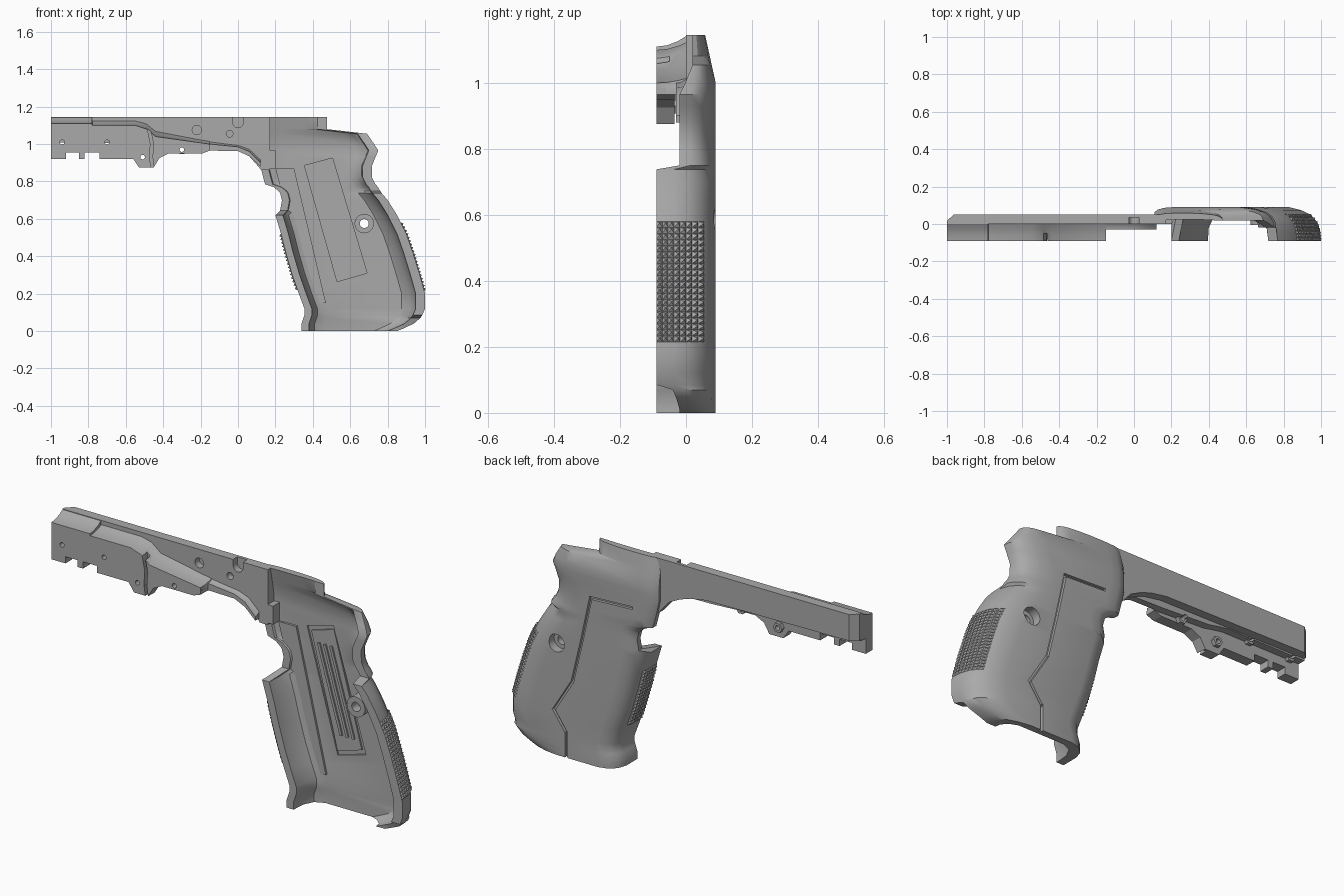
import bpy, bmesh, math
from mathutils import Vector

cube = bpy.data.objects.get("Cube")
if cube:
    bpy.data.objects.remove(cube)

grey = bpy.data.materials.new("matte grey")
grey.use_nodes = True
grey.diffuse_color = (0.4, 0.4, 0.4, 1)
bsdf = grey.node_tree.nodes["Principled BSDF"]
bsdf.inputs["Base Color"].default_value = grey.diffuse_color
bsdf.inputs["Roughness"].default_value = 0.7


def finish(name, bm, closed=True):
    if closed:
        bmesh.ops.recalc_face_normals(bm, faces=bm.faces)
    mesh = bpy.data.meshes.new(name)
    bm.to_mesh(mesh)
    bm.free()
    mesh.materials.append(grey)
    obj = bpy.data.objects.new(name, mesh)
    bpy.context.collection.objects.link(obj)
    return obj


def loft(name, rings):
    """Skin closed rings of equal length and cap both ends."""
    bm = bmesh.new()
    loops = [[bm.verts.new(p) for p in ring] for ring in rings]
    n = len(loops[0])
    for a, b in zip(loops, loops[1:]):
        for i in range(n):
            j = (i + 1) % n
            bm.faces.new((a[i], a[j], b[j], b[i]))
    bm.faces.new(loops[0])
    bm.faces.new(loops[-1][::-1])
    return finish(name, bm)


def prism(name, pts, y0, y1):
    return loft(name, [[(x, y, z) for x, z in pts] for y in (y0, y1)])


def disc(name, x, z, r, y0, y1, n=24):
    turn = [2 * math.pi * i / n for i in range(n)]
    return prism(name, [(x + r * math.cos(a), z + r * math.sin(a)) for a in turn], y0, y1)


def bar(name, a, b, width, y0, y1):
    """Straight bar between two (x, z) points."""
    a, b = Vector(a), Vector(b)
    d = (b - a).normalized() * width / 2
    s = Vector((-d.y, d.x))
    return prism(name, [a - d - s, b + d - s, b + d + s, a - d + s], y0, y1)


def cut(cutter, *targets):
    for target in targets:
        mod = target.modifiers.new("cut", "BOOLEAN")
        mod.operation, mod.solver, mod.object = "DIFFERENCE", "EXACT", cutter
        bpy.context.view_layer.objects.active = target
        bpy.ops.object.modifier_apply(modifier=mod.name)
    bpy.data.objects.remove(cutter)


def smooth(obj, angle=32):
    bpy.ops.object.select_all(action="DESELECT")
    obj.select_set(True)
    bpy.context.view_layer.objects.active = obj
    bpy.ops.object.shade_smooth_by_angle(angle=math.radians(angle))


def lerp(a, b, t):
    return a + (b - a) * t


# Grip silhouette: height, front x, back x
OUTLINE = [
    (0, .34, .85), (.012, .34, .88), (.04, .34, .94), (.07, .35, .975), (.085, .355, .985),
    (.12, .355, 1), (.2, .325, 1), (.3, .29, .972), (.42, .255, .935), (.52, .23, .9),
    (.62, .2, .85), (.645, .225, .835), (.7, .235, .8), (.738, .225, .768), (.75, .215, .76),
    (.77, .19, .748), (.785, .145, .735), (.82, .135, .717), (.88, .12, .715), (.93, .11, .735),
    (.965, .11, .75), (1, .11, .728), (1.055, .11, .69), (1.079, .11, .48), (1.081, .11, .475),
    (1.145, .11, .475)]
# Wall sections: share of depth, distance in from the silhouette
BACK = [(0, 0), (.3, .005), (.55, .02), (.75, .05), (.9, .1), (1, .17)]
FRONT = [(0, 0), (.5, 0), (.75, .015), (.93, .05), (1, .1)]
BACK_IN = [(0, .05), (.4, .055), (.8, .085), (1, .125)]
FRONT_IN = [(0, .04), (.5, .045), (.85, .07), (1, .12)]


def depths(z):
    """Front edge, back edge and outer side depth at a height."""
    outer = .09 - .22 * max(0, z - 1)
    front = -.09 if z < .63 else min(.035, outer - .045)
    if z < .08:
        back = -.02 - .4 * max(0, z - .02)
    elif z < .74:
        back = -.09
    else:
        back = -.02 + min(.04, .5 * max(0, z - .965))
    return front, back, outer


def grip_ring(row):
    z, xf, xb, yf, yb, yo = row
    yi = yo - .035
    ring = [(xf + d, lerp(yf, yo, t), z) for t, d in FRONT]
    ring += [(xb - d, lerp(yb, yo, t), z) for t, d in BACK[::-1]]
    ring += [(xb - d, lerp(yb, yi, t), z) for t, d in BACK_IN]
    ring += [(xf + d, lerp(yf, yi, t), z) for t, d in FRONT_IN[::-1]]
    return ring


rows = [(*row, *depths(row[0])) for row in OUTLINE]
grip = loft("grip_shell", [grip_ring(row) for row in rows])

# Panel seam on the outer side
seam = [(.25, .87), (.48, .86), (.53, .63), (.585, .4), (.69, .23), (.62, .13), (.62, -.02)]
for a, b in zip(seam, seam[1:]):
    cut(bar("seam_cutter", a, b, .014, .075, .12), grip)

# Screw boss with through hole and outer counterbore
BOSS = (.675, .575)
boss = disc("screw_boss", *BOSS, .052, -.005, .07)
cut(disc("bore", *BOSS, .024, -.2, .2), grip, boss)
cut(disc("counterbore", *BOSS, .045, .045, .2), grip, boss)

# Slanted pocket inside the grip, with its inner plate and ribs
pocket = [(.355, .885), (.505, .925), (.69, .31), (.53, .265)]
cx, cz = (sum(axis) / len(pocket) for axis in zip(*pocket))
cut(prism("pocket_cutter", pocket, .03, .064), grip)
prism("pocket_plate", [(lerp(cx, x, .86), lerp(cz, z, .94)) for x, z in pocket], .056, .07)
for i in range(3):
    x = .425 + .035 * i
    bar("pocket_rib_%s" % i, (x, .81), (x + .125, .38), .014, .048, .07)
smooth(grip)
smooth(boss)

# Guide ledge along the front inside wall, and the small block above it
prism("guide_ledge", [(.2, .87), (.3, .87), (.47, .15), (.4, .15), (.28, .56)], .044, .07)
prism("catch_block", [(.16, .87), (.2, .87), (.2, .965), (.16, .965)], 0, .07)


# Raised checkering on the back and front straps
def along(table, key):
    """Interpolate the rows of a table by their first column."""
    for a, b in zip(table, table[1:]):
        if a[0] <= key <= b[0]:
            return [lerp(p, q, (key - a[0]) / (b[0] - a[0])) for p, q in zip(a, b)]


def strap_point(z, t, back):
    z, xf, xb, yf, yb, yo = along(rows, z)
    inset = along(BACK if back else FRONT, t)[1]
    if back:
        return Vector((xb - inset, lerp(yb, yo, t), z))
    return Vector((xf + inset, lerp(yf, yo, t), z))


def checkering(name, back, z0, z1, reach, across, up):
    bm = bmesh.new()
    for i in range(across):
        for j in range(up):
            c = [strap_point(lerp(z0, z1, (j + v) / up), reach * (i + u) / across, back)
                 for u, v in ((0, 0), (1, 0), (1, 1), (0, 1))]
            normal = (c[1] - c[0]).cross(c[3] - c[0]).normalized()
            if (normal.x > 0) != back:
                normal = -normal
                c.reverse()
            tip = bm.verts.new(sum(c, Vector()) / 4 + normal * .012)
            base = [bm.verts.new(p + normal * .001) for p in c]
            for k in range(4):
                bm.faces.new((base[k], base[(k + 1) % 4], tip))
    finish(name, bm, False)


checkering("back_checkering", True, .215, .58, .8, 8, 20)
checkering("front_checkering", False, .22, .52, .6, 6, 16)

# Long upper side band with the arch behind the trigger opening
band = prism("side_band", [(.17, .86), (.17, 1.145), (-1, 1.145), (-1, 1.01), (-.15, 1),
                           (-.06, .985), (0, .965), (.06, .935), (.1, .89), (.125, .86)], 0, .05)
cut(loft("nose_chamfer", [[(-1.1, .1, z), (-.93, .08, z), (-1.02, 0, z), (-1.1, 0, z)]
                          for z in (.9, 1.2)]), band)

# Concave shelf inside the band: x, bottom z, edge z, wall z, edge y
SHELF = [(-1, 1, 1.11, 1.145, -.09), (-.781, 1, 1.11, 1.145, -.09),
         (-.779, 1, 1.1, 1.125, -.09), (-.55, 1, 1.1, 1.125, -.09),
         (-.49, .99, 1.08, 1.11, -.09), (-.44, .98, 1.04, 1.07, -.09),
         (-.151, .965, 1, 1.015, -.09), (-.149, .965, 1, 1.015, -.03),
         (0, .962, .985, .995, -.03), (.06, .935, .96, .975, -.03), (.12, .88, .9, .92, -.03)]


def shelf_ring(x, bottom, edge, wall, y):
    curve = [(lerp(y, .005, t), lerp(edge, wall, t * t)) for t in (0, .35, .7, 1)]
    return [(x, .005, bottom), (x, y, bottom)] + [(x, *p) for p in curve]


shelf = loft("inner_shelf", [shelf_ring(*section) for section in SHELF])

# Notched accessory rail under the band
rail = prism("lower_rail", [
    (-1, 1.02), (-1, .92), (-.92, .92), (-.92, .955), (-.85, .955), (-.85, .92),
    (-.82, .92), (-.82, .955), (-.74, .955), (-.74, .92), (-.56, .92), (-.53, .875),
    (-.45, .875), (-.42, .925), (-.37, .95), (-.19, .95), (-.15, .965), (-.15, .985),
    (-.44, 1.01)], -.09, -.035)
arc = [(-.455, .86), (-.465, .93), (-.46, 1), (-.475, 1.075)]
for a, b in zip(arc, arc[1:]):
    cut(bar("slit_cutter", a, b, .016, -.1, -.05), rail, shelf)

# Screw holes with hexagonal nut seats on the outer side
for x, z in ((-.94, 1.01), (-.7, 1.01), (-.51, .93), (-.3, .97)):
    nut = disc("nut_seat", x, z, .026, -.04, -.015, 6)
    cut(disc("screw_hole", x, z, .012, -.2, .03), rail, shelf, nut)

# Pin holes and pin slot in the band
for x, z, r in ((-.22, 1.075, .025), (-.045, 1.055, .018), (0, 1.115, .028)):
    cut(disc("pin_hole", x, z, r, -.1, .035), band)
cut(bar("slot_cutter", (0, 1.14), (0, 1.2), .056, -.1, .035), band)
smooth(band, 25)
smooth(shelf)
